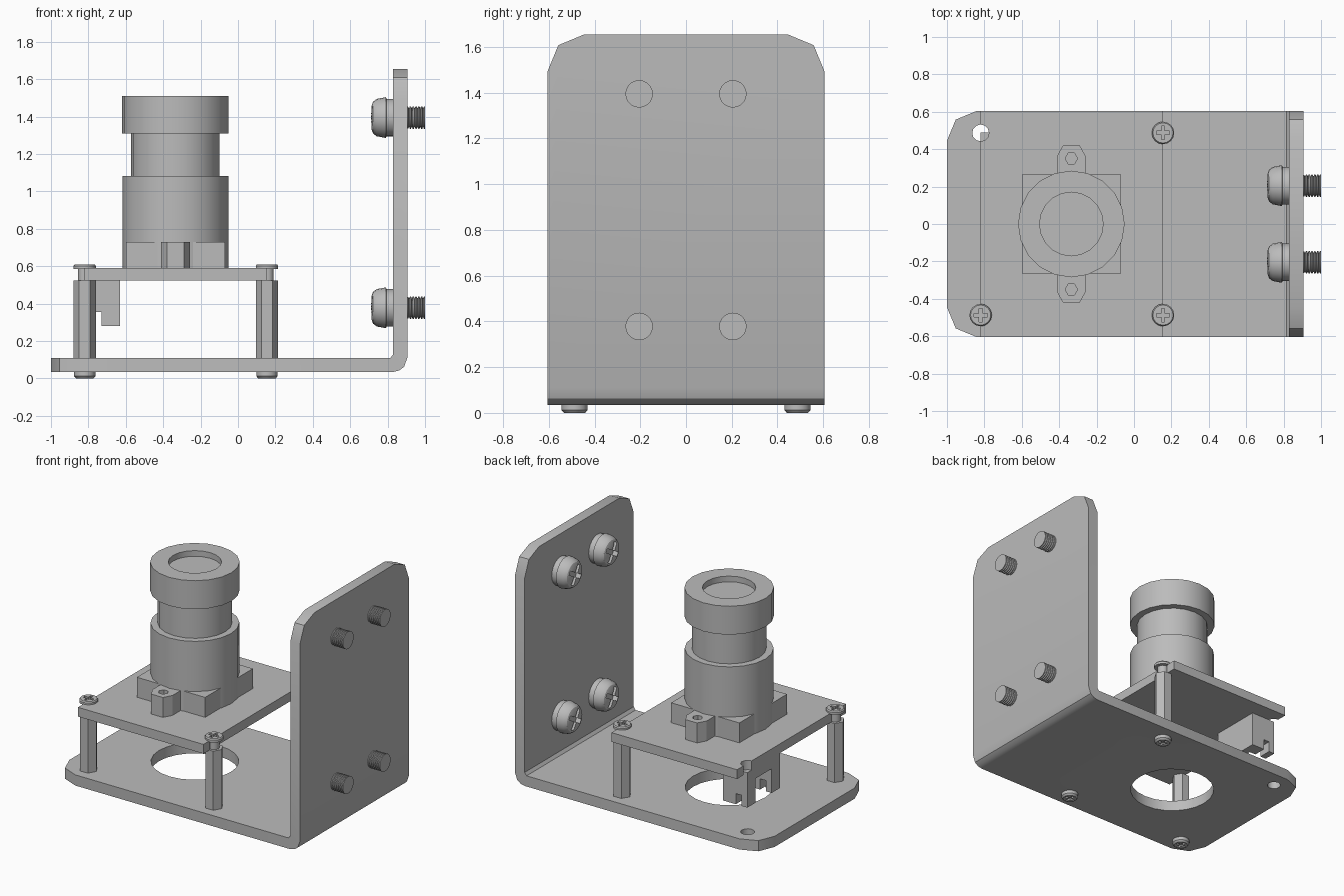
import bpy, bmesh
from math import cos, sin, pi, radians
from mathutils import Matrix, Vector

if "Cube" in bpy.data.objects:
    bpy.data.objects.remove(bpy.data.objects["Cube"], do_unlink=True)

grey = bpy.data.materials.new("plain grey")
grey.use_nodes = True
COLOR = (0.5, 0.5, 0.5, 1)
grey.diffuse_color = COLOR
grey.node_tree.nodes["Principled BSDF"].inputs["Base Color"].default_value = COLOR


def make(name, bm, matrix=None):
    """Turn a bmesh into an object."""
    if matrix is not None:
        bm.transform(matrix)
    bmesh.ops.recalc_face_normals(bm, faces=bm.faces)
    mesh = bpy.data.meshes.new(name)
    bm.to_mesh(mesh)
    bm.free()
    mesh.materials.append(grey)
    ob = bpy.data.objects.new(name, mesh)
    bpy.context.collection.objects.link(ob)
    return ob


def activate(ob):
    bpy.ops.object.select_all(action='DESELECT')
    ob.select_set(True)
    bpy.context.view_layer.objects.active = ob


def smooth(ob):
    activate(ob)
    bpy.ops.object.shade_smooth_by_angle(angle=radians(32))
    return ob


def cut(ob, *cutters):
    """Subtract each cutter, then throw it away."""
    for c in cutters:
        c.hide_render = True
        mod = ob.modifiers.new("cut", 'BOOLEAN')
        mod.operation, mod.solver, mod.object = 'DIFFERENCE', 'EXACT', c
        activate(ob)
        bpy.ops.object.modifier_apply(modifier=mod.name)
        bpy.data.objects.remove(c, do_unlink=True)
    return ob


def box(name, lo, hi, matrix=None):
    bm = bmesh.new()
    bmesh.ops.create_cube(bm, size=1)
    lo, hi = Vector(lo), Vector(hi)
    bmesh.ops.scale(bm, vec=hi - lo, verts=bm.verts)
    bmesh.ops.translate(bm, vec=(lo + hi) / 2, verts=bm.verts)
    return make(name, bm, matrix)


def lathe(name, profile, sides, matrix):
    """Revolve (radius, height) points about z."""
    bm = bmesh.new()
    rings = []
    for r, z in profile:
        if r == 0:
            rings.append([bm.verts.new((0, 0, z))] * sides)
        else:
            rings.append([bm.verts.new((r * cos(2 * pi * i / sides), r * sin(2 * pi * i / sides), z))
                          for i in range(sides)])
    for a, b in zip(rings, rings[1:]):
        for i in range(sides):
            j = (i + 1) % sides
            bm.faces.new(list(dict.fromkeys((a[i], a[j], b[j], b[i]))))
    return make(name, bm, matrix)


def cylinder(name, r, z0, z1, x, y, sides=20):
    return lathe(name, [(0, z0), (r, z0), (r, z1), (0, z1)], sides, Matrix.Translation((x, y, 0)))


def prism(name, points, depth, matrix=None):
    """Extrude an outline lying in the xy plane along z."""
    bm = bmesh.new()
    face = bm.faces.new([bm.verts.new((x, y, 0)) for x, y in points])
    new = bmesh.ops.extrude_face_region(bm, geom=[face])["geom"]
    bmesh.ops.translate(bm, vec=(0, 0, depth),
                        verts=[v for v in new if isinstance(v, bmesh.types.BMVert)])
    return make(name, bm, matrix)


def cross_cut(ob, arm, half, z0, z1, matrix):
    return cut(ob, box("slot_a", (-arm, -half, z0), (arm, half, z1), matrix),
               box("slot_b", (-half, -arm, z0), (half, arm, z1), matrix))


# Bent bracket: L profile swept across y, with its free corners rounded
W, TOP = 0.605, 1.655
outline = [(-1, 0.035), (0.83, 0.035), (0.862, 0.043), (0.888, 0.062), (0.905, 0.11),
           (0.905, TOP), (0.83, TOP), (0.83, 0.13), (0.815, 0.11), (-1, 0.11)]
bracket = prism("bracket", outline, 2 * W,
                Matrix.Translation((0, W, 0)) @ Matrix.Rotation(pi / 2, 4, 'X'))
bm = bmesh.new()
bm.from_mesh(bracket.data)
corners = [e for e in bm.edges
           if abs(e.verts[0].co.y - e.verts[1].co.y) < 1e-4
           and (all(v.co.x < -0.99 for v in e.verts) or all(v.co.z > TOP - 0.01 for v in e.verts))]
bmesh.ops.bevel(bm, geom=corners, offset=0.16, segments=2, profile=0.5, affect='EDGES')
bm.to_mesh(bracket.data)
bm.free()

LENS_X, LEFT, RIGHT, PY = -0.335, -0.82, 0.155, 0.487
cut(bracket, cylinder("lens_hole", 0.28, 0, 0.2, LENS_X, 0, 24),
    cylinder("mount_hole", 0.045, 0, 0.2, LEFT, PY, 12))
smooth(bracket)

# Circuit board with half-round notches on its edges
board = box("circuit_board", (LEFT, -W, 0.525), (RIGHT, W, 0.59))
for x in (LEFT, RIGHT):
    for y in (-PY, PY):
        cut(board, cylinder("notch", 0.045, 0.4, 0.7, x, y, 12))
smooth(board)

# Hex standoffs with a cross-head screw above and below
for x, y in ((LEFT, -PY), (RIGHT, -PY), (RIGHT, PY)):
    at = Matrix.Translation((x, y, 0))
    cylinder("standoff", 0.06, 0.11, 0.525, x, y, 6)
    head = lathe("board_screw", [(0, 0.52), (0.036, 0.52), (0.036, 0.585), (0.06, 0.585),
                                 (0.06, 0.602), (0.054, 0.61), (0, 0.61)], 16, at)
    smooth(cross_cut(head, 0.036, 0.009, 0.597, 0.65, at))
    foot = lathe("base_screw", [(0, 0), (0.046, 0), (0.057, 0.012), (0.057, 0.035), (0, 0.035)], 16, at)
    smooth(cross_cut(foot, 0.036, 0.009, -0.05, 0.014, at))

# Lens holder: square foot and two drilled ears
S = 0.265
box("holder_foot", (LENS_X - S, -S, 0.59), (LENS_X + S, S, 0.73))
for side in (1, -1):
    ear = prism("holder_ear", [(-0.078, 0.24), (0.078, 0.24), (0.078, 0.36), (0.045, 0.42),
                               (-0.045, 0.42), (-0.078, 0.36)], 0.14,
                Matrix.Translation((LENS_X, 0, 0.59)) @ Matrix.Diagonal((1, side, 1, 1)))
    cut(ear, cylinder("ear_hole", 0.033, 0.62, 0.8, LENS_X, side * 0.35, 6))

# Lens barrel with a recessed front glass
smooth(lathe("lens_barrel", [(0, 0.59), (0.283, 0.59), (0.283, 1.083), (0.237, 1.083),
                             (0.237, 1.31), (0.285, 1.31), (0.285, 1.51), (0.17, 1.51),
                             (0.17, 1.47), (0, 1.47)], 20, Matrix.Translation((LENS_X, 0, 0))))

# Connector under the board, open to the side and below
plug = box("connector", (LEFT, 0.13, 0.28), (-0.63, 0.49, 0.525))
cut(plug, box("pocket", (-0.9, 0.22, 0.2), (-0.68, 0.40, 0.45)),
    box("side_slot", (-0.775, 0, 0.2), (-0.73, 0.6, 0.355)))

# Four large cross-head screws through the upright, threads outward
profile = [(0, 0.712), (0.06, 0.713), (0.085, 0.722), (0.1, 0.742), (0.109, 0.79),
           (0.1, 0.795), (0.1, 0.83), (0.058, 0.83), (0.058, 0.91)]
TURNS = 6
pitch = 0.09 / TURNS
for i in range(TURNS):
    z = 0.91 + i * pitch
    profile += [(0.049, z + pitch * 0.3), (0.06, z + pitch * 0.6), (0.06, z + pitch)]
profile.append((0, 1.0))
for y in (-0.205, 0.205):
    for z in (0.378, 1.395):
        at = Matrix.Translation((0, y, z)) @ Matrix.Rotation(pi / 2, 4, 'Y')
        screw = lathe("wall_screw", profile, 20, at)
        turn = at @ Matrix.Rotation(radians(30), 4, 'Z')
        smooth(cross_cut(screw, 0.07, 0.014, 0.6, 0.755, turn))
